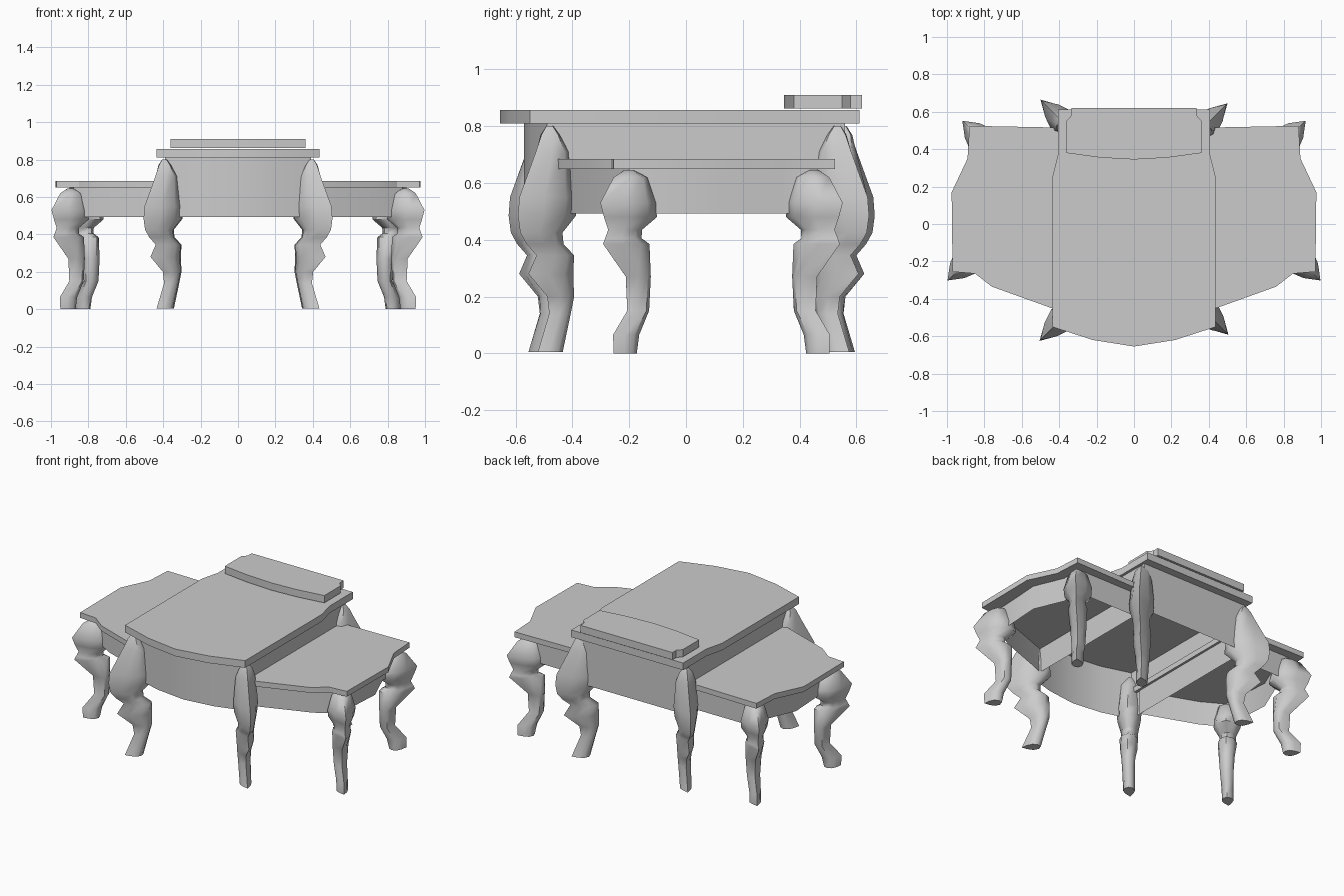
import bpy, bmesh
from math import radians
from mathutils import Vector

if "Cube" in bpy.data.objects:
    bpy.data.objects.remove(bpy.data.objects["Cube"])

grey = bpy.data.materials.new("plain_grey")
grey.use_nodes = True
COLOUR = (0.6, 0.6, 0.6, 1)
grey.diffuse_color = COLOUR
grey.node_tree.nodes["Principled BSDF"].inputs["Base Color"].default_value = COLOUR


def finish(name, bm, degrees):
    """Make the object, smooth below the given edge angle."""
    bmesh.ops.recalc_face_normals(bm, faces=bm.faces)
    mesh = bpy.data.meshes.new(name)
    bm.to_mesh(mesh)
    bm.free()
    mesh.materials.append(grey)
    obj = bpy.data.objects.new(name, mesh)
    bpy.context.collection.objects.link(obj)
    bpy.ops.object.select_all(action="DESELECT")
    obj.select_set(True)
    bpy.context.view_layer.objects.active = obj
    bpy.ops.object.shade_smooth_by_angle(angle=radians(degrees))


def mirrored(half):
    """Close a right-to-left symmetric outline from its +x half."""
    return half + [(-x, y) for x, y in reversed(half) if x > 0]


def slab(name, outline, z0, z1):
    bm = bmesh.new()
    face = bm.faces.new([bm.verts.new((x, y, z0)) for x, y in outline])
    up = bmesh.ops.extrude_face_region(bm, geom=[face])["geom"]
    for v in up:
        if isinstance(v, bmesh.types.BMVert):
            v.co.z = z1
    finish(name, bm, 30)


def wall(name, outline, z0, z1):
    """Hollow sheet apron, open above and below."""
    bm = bmesh.new()
    low = [bm.verts.new((x, y, z0)) for x, y in outline]
    high = [bm.verts.new((x, y, z1)) for x, y in outline]
    for i in range(len(low)):
        bm.faces.new((low[i - 1], low[i], high[i], high[i - 1]))
    finish(name, bm, 40)


def leg(name, centre, direction, profile):
    """Curved leg with a sharp outward ridge; rows are height, outer, inner, half width."""
    out = Vector((direction[0], direction[1], 0))
    side = Vector((-direction[1], direction[0], 0)) * 0.707
    base = Vector((centre[0], centre[1], 0))
    half = [(0.7, 0.65), (0.4, 1), (0.12, 0.7)]
    section = [(1, 0)] + half + [(0, 0)] + [(t, -w) for t, w in reversed(half)]
    n = len(section)
    bm = bmesh.new()
    rings = []
    for z, outer, inner, width in profile:
        rings.append([bm.verts.new(base + out * (inner + (outer - inner) * t)
                                   + side * (width * w) + Vector((0, 0, z)))
                      for t, w in section])
    for a, b in zip(rings, rings[1:]):
        for i in range(n):
            j = (i + 1) % n
            bm.faces.new((a[i], a[j], b[j], b[i]))
    bm.faces.new(rings[0])
    bm.faces.new(rings[-1])
    finish(name, bm, 50)


# Raised centre top, its apron and the rear ledge
slab("centre_top", mirrored([(0, -0.655), (0.22, -0.62), (0.437, -0.55), (0.437, 0.25),
                             (0.407, 0.37), (0.407, 0.612)]), 0.81, 0.857)
wall("centre_apron", mirrored([(0, -0.57), (0.2, -0.545), (0.39, -0.49),
                               (0.39, 0.56)]), 0.493, 0.812)
slab("rear_ledge", mirrored([(0, 0.345), (0.18, 0.355), (0.362, 0.38), (0.362, 0.55),
                             (0.335, 0.58), (0.335, 0.62)]), 0.862, 0.91)

# Leg profiles, listed from foot to knee
TALL = [(0.005, 0.035, -0.045, 0.035), (0.14, -0.005, -0.07, 0.038),
        (0.2, 0.002, -0.082, 0.042), (0.28, 0.068, -0.082, 0.052),
        (0.345, 0.04, -0.08, 0.055), (0.385, 0.075, -0.045, 0.05),
        (0.425, 0.097, -0.043, 0.052), (0.485, 0.105, -0.088, 0.07),
        (0.55, 0.1, -0.084, 0.075), (0.71, 0.042, -0.056, 0.06),
        (0.77, 0.022, -0.028, 0.04), (0.8, 0.005, -0.015, 0.015)]
SHORT = [(0, 0.048, -0.025, 0.035), (0.065, 0.05, -0.035, 0.035),
         (0.15, 0, -0.065, 0.04), (0.27, 0.005, -0.068, 0.048),
         (0.385, 0.085, -0.068, 0.058), (0.405, 0.078, -0.04, 0.05),
         (0.435, 0.067, -0.04, 0.05), (0.48, 0.082, -0.085, 0.08),
         (0.53, 0.095, -0.08, 0.085), (0.62, 0.048, -0.053, 0.06),
         (0.645, 0.01, -0.015, 0.02)]

# Lower wings, tucked into the centre apron, and legs on both sides
for label, s, front_y, rear_y in (("left", 1, -0.487, 0.54), ("right", -1, -0.52, 0.56)):
    def flip(points):
        return [(s * x, y) for x, y in points]

    slab(label + "_wing_top", flip([(0.37, -0.475), (0.76, -0.335), (0.85, -0.265),
                                    (0.97, -0.255), (0.975, 0.17), (0.89, 0.35),
                                    (0.88, 0.525), (0.37, 0.515)]), 0.65, 0.685)
    wall(label + "_wing_apron", flip([(0.385, -0.41), (0.74, -0.28), (0.88, -0.2),
                                      (0.9, 0.14), (0.82, 0.33), (0.82, 0.465),
                                      (0.385, 0.465)]), 0.493, 0.655)
    leg(label + "_centre_front_leg", (s * 0.4, front_y), (s, -1), TALL)
    leg(label + "_centre_rear_leg", (s * 0.395, rear_y), (s, 1), TALL)
    leg(label + "_wing_front_leg", (s * 0.902, -0.207), (s, -1), SHORT)
    leg(label + "_wing_rear_leg", (s * 0.823, 0.457), (s, 1), SHORT)
